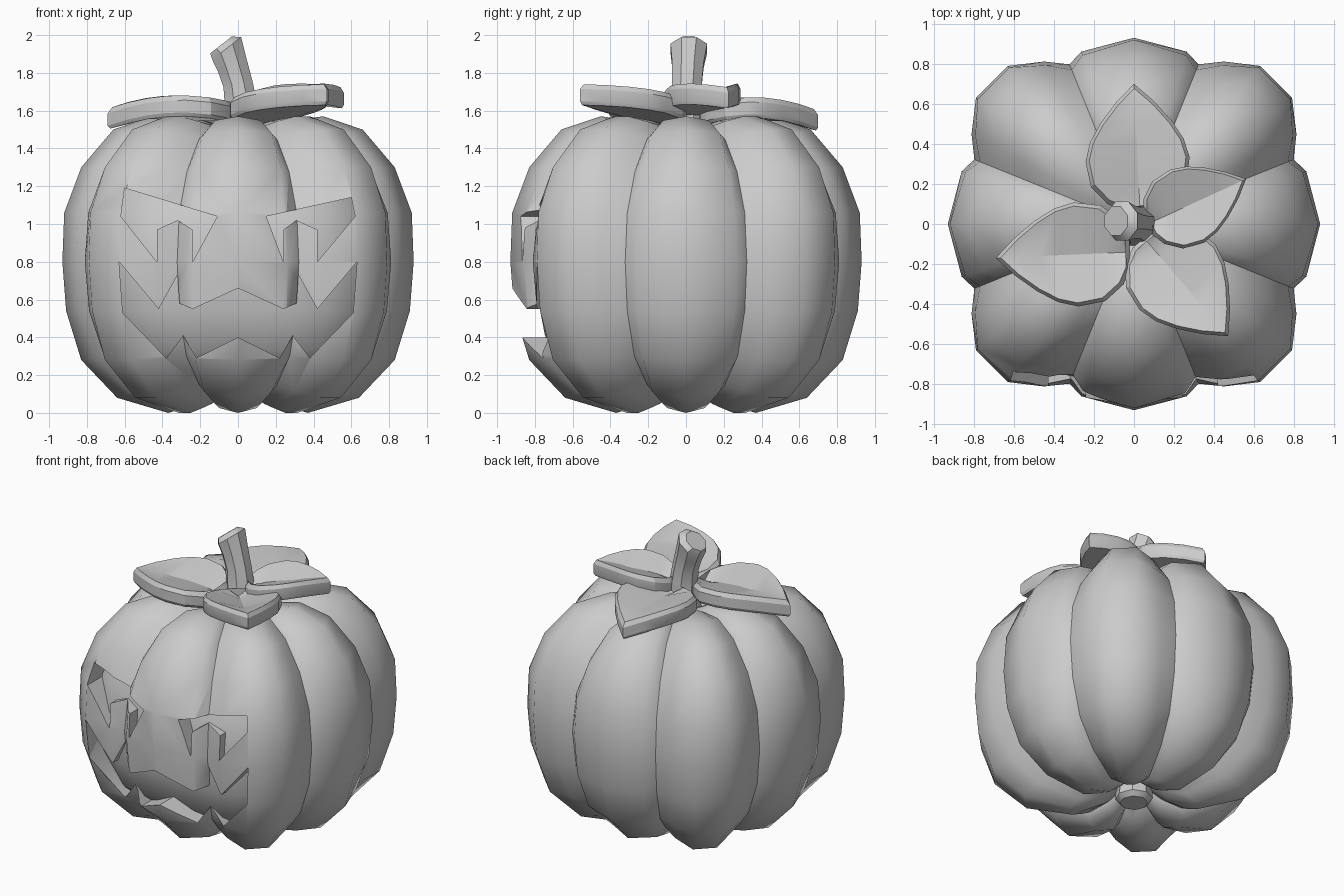
import bpy, bmesh
from math import sin, cos, radians, pi
from mathutils import Vector

if "Cube" in bpy.data.objects:
    bpy.data.objects.remove(bpy.data.objects["Cube"])


def make(name, bm, angle=42):
    bmesh.ops.recalc_face_normals(bm, faces=bm.faces)
    me = bpy.data.meshes.new(name)
    bm.to_mesh(me)
    bm.free()
    ob = bpy.data.objects.new(name, me)
    bpy.context.collection.objects.link(ob)
    if angle:
        smooth(ob, angle)
    return ob


def smooth(ob, angle):
    bpy.ops.object.select_all(action='DESELECT')
    ob.select_set(True)
    bpy.context.view_layer.objects.active = ob
    bpy.ops.object.shade_smooth_by_angle(angle=radians(angle))


def loft(rings):
    bm = bmesh.new()
    vs = [[bm.verts.new(p) for p in r] for r in rings]
    n = len(vs[0])
    for a, b in zip(vs, vs[1:]):
        for i in range(n):
            j = (i + 1) % n
            bm.faces.new((a[i], a[j], b[j], b[i]))
    bm.faces.new(vs[0])
    bm.faces.new(vs[-1])
    return bm


# Lobed body: ridge and crease profiles (radius, height) blended around
ridge = [(.10, .13), (.2, .05), (.37, .0), (.64, .08), (.83, .28), (.91, .54), (.93, .8),
         (.92, 1.06), (.83, 1.3), (.66, 1.5), (.45, 1.57), (.22, 1.54), (.08, 1.47)]
crease = [(.1, .15), (.18, .1), (.31, .06), (.55, .15), (.73, .3), (.83, .54), (.86, .8),
          (.83, 1.06), (.72, 1.28), (.55, 1.45), (.37, 1.52), (.2, 1.5), (.08, 1.46)]
# (angle, blend towards ridge, ridge scale) for one quarter
quarter = [(-17, .57, 1), (0, 1, 1), (17, .57, 1), (22, 0, 1),
           (29, .45, 1.086), (38.6, 1, 1.086), (51.4, 1, 1.086), (61, .45, 1.086), (68, 0, 1)]
rings = []
for (rr, rz), (cr, cz) in zip(ridge, crease):
    ring = []
    for q in range(4):
        for deg, w, s in quarter:
            a = radians(deg + 90 * q)
            r = cr + (rr * s - cr) * w
            ring.append((r * cos(a), r * sin(a), cz + (rz - cz) * w))
    rings.append(ring)
body = make("pumpkin_body", loft(rings), None)

# Carved face openings
left_eye = [(-.60, 1.19), (-.11, 1.04), (-.24, .80), (-.24, .97), (-.32, 1.02),
            (-.43, .97), (-.43, .80), (-.62, 1.04)]
right_eye = [(.15, 1.04), (.60, 1.14), (.62, 1.04), (.42, .80), (.42, .97),
             (.31, 1.02), (.24, .97), (.24, .80)]
half = [(.24, .55), (.31, .58), (.32, .73), (.42, .55), (.63, .80), (.61, .53),
        (.38, .29), (.29, .41), (.22, .29)]
mouth = [(0, .66)] + half + [(0, .40)] + [(-x, z) for x, z in reversed(half)]
for outline in (left_eye, right_eye, mouth):
    cutter = make("face_cutter", loft([[(x, y, z) for x, z in outline] for y in (-1.3, -.45)]), None)
    cutter.hide_render = True
    mod = body.modifiers.new("carve", 'BOOLEAN')
    mod.operation, mod.solver, mod.object = 'DIFFERENCE', 'EXACT', cutter
    bpy.context.view_layer.objects.active = body
    bpy.ops.object.modifier_apply(modifier=mod.name)
    bpy.data.objects.remove(cutter)
smooth(body, 42)

# Inner wall seen through the openings
rings = []
for r, z in [(.3, .17), (.55, .2), (.69, .33), (.76, .54), (.785, .8), (.76, 1.06), (.66, 1.28), (.35, 1.4)]:
    ring = []
    for i in range(32):
        a = 2 * pi * i / 32
        k = r * (1 + .15 * sin(2 * a) ** 2)
        ring.append((k * cos(a), k * sin(a), z))
    rings.append(ring)
make("inner_wall", loft(rings))

# Knob under the body
make("bottom_knob", loft([[(r * cos(i * pi / 4), r * sin(i * pi / 4), z) for i in range(8)]
                          for r, z in [(.09, .04), (.12, .07), (.11, .2)]]))

# Bent stem: (x, y, z, radius, tilt)
rings = []
for x, y, z, r, t in [(.02, 0, 1.4, .13, 0), (.02, 0, 1.6, .095, 5), (.0, .005, 1.74, .085, 12),
                      (-.03, .01, 1.84, .09, 25), (-.06, .015, 1.93, .105, 38),
                      (-.09, .015, 1.948, .078, 38)]:
    t = radians(t)
    rings.append([(x + r * cos(a) * cos(t), y + r * sin(a), z + r * cos(a) * sin(t))
                  for a in (2 * pi * (i + .5) / 8 for i in range(8))])
make("stem", loft(rings), 35)


# Thick leaves with bevelled rim and a sunken midrib
def leaf(name, base, tip, hw, heights, thick=.11):
    base, tip = Vector(base), Vector(tip)
    d = tip - base
    side = Vector((-d.y, d.x)).normalized()
    z0, z1, z2 = heights

    def pt(t, w, dz):
        p = base + d * t + side * w * hw
        z = z0 * (1 - t) * (1 - 2 * t) + 4 * z1 * t * (1 - t) + z2 * t * (2 * t - 1)
        return (p.x, p.y, z + dz)

    ts = [0, .06, .2, .4, .55, .7, .86]
    ws = [.3, .62, .92, 1, .9, .68, .36]
    edge = [(t, w) for t, w in zip(ts, ws)] + [(1, 0)] + [(t, -w) for t, w in reversed(list(zip(ts, ws)))]
    bm = bmesh.new()

    def ring(s, dz):
        return [bm.verts.new(pt(.48 + (t - .48) * s, w * s, dz)) for t, w in edge]

    levels = [ring(.96, -thick), ring(1, -thick + .02), ring(1, -.025), ring(.93, 0)]
    n = len(edge)
    for a, b in zip(levels, levels[1:]):
        for i in range(n):
            j = (i + 1) % n
            bm.faces.new((a[i], a[j], b[j], b[i]))
    bm.faces.new(levels[0])
    top = levels[-1]
    m = len(ts)
    rib = [bm.verts.new(pt(.48 + (t - .48) * .93, 0, -.055 * min(1, (1 - t) * 2.2))) for t in ts]
    for i in range(m - 1):
        bm.faces.new((top[i], top[i + 1], rib[i + 1], rib[i]))
        bm.faces.new((top[n - 1 - i], rib[i], rib[i + 1], top[n - 2 - i]))
    bm.faces.new((top[m - 1], top[m], rib[-1]))
    bm.faces.new((top[m + 1], rib[-1], top[m]))
    bm.faces.new((top[0], rib[0], top[-1]))
    make(name, bm, 25)


leaf("leaf_left", (-.02, -.14), (-.69, -.17), .26, (1.64, 1.68, 1.61))
leaf("leaf_back", (.03, .07), (0, .70), .26, (1.63, 1.67, 1.60))
leaf("leaf_right", (.07, 0), (.56, .225), .2, (1.67, 1.74, 1.72))
leaf("leaf_front", (.05, -.07), (.47, -.56), .25, (1.63, 1.71, 1.74))
